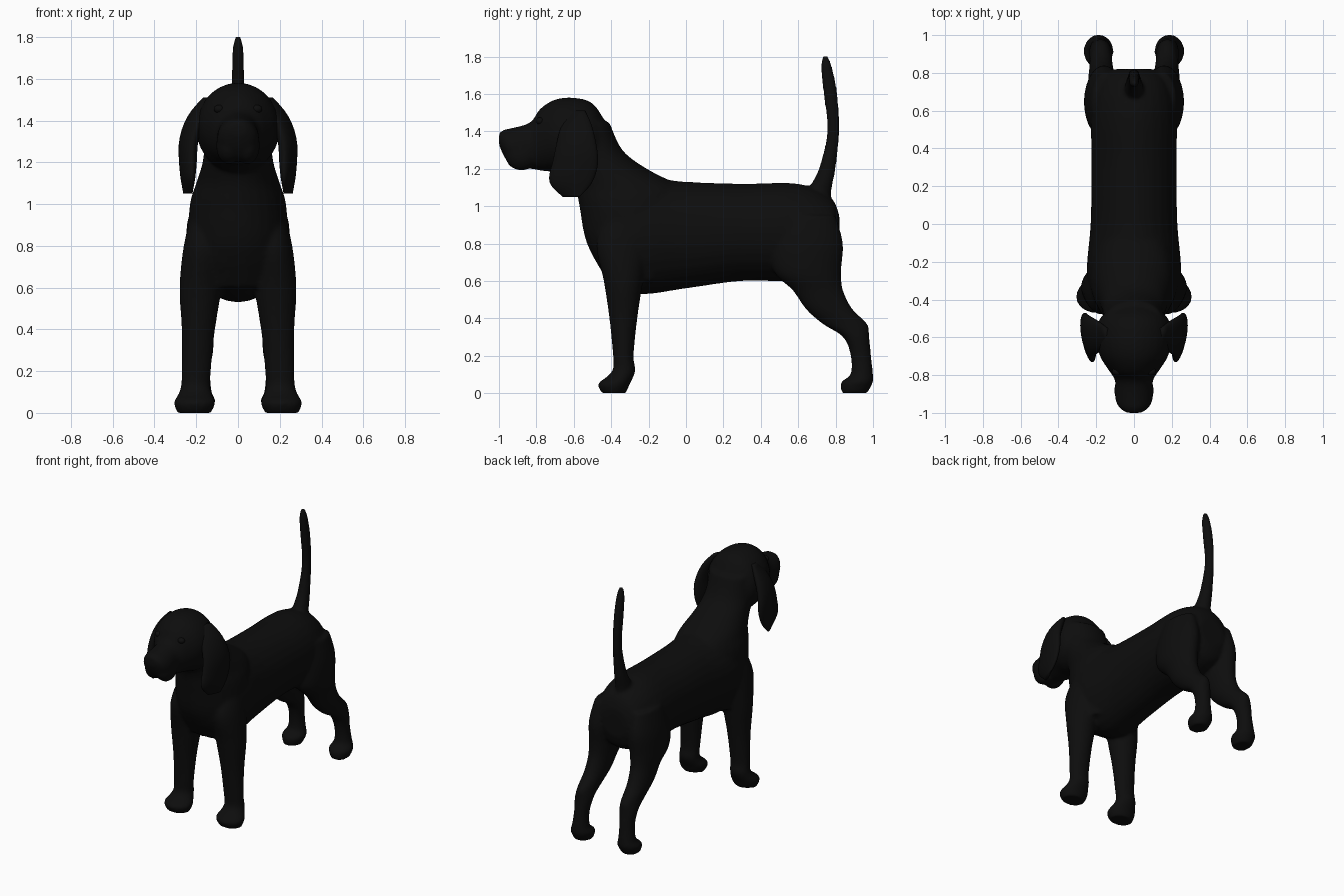
import bpy, bmesh, math
from mathutils import Vector

default_cube = bpy.data.objects.get("Cube")
if default_cube:
    bpy.data.objects.remove(default_cube, do_unlink=True)

# The single coat colour
black = bpy.data.materials.new("black coat")
black.use_nodes = True
black.diffuse_color = (.004, .004, .004, 1)
shader = black.node_tree.nodes["Principled BSDF"]
shader.inputs["Base Color"].default_value = black.diffuse_color


def new_object(name, bm):
    """Turn a bmesh into a smooth, coloured object."""
    bmesh.ops.recalc_face_normals(bm, faces=bm.faces)
    for face in bm.faces:
        face.smooth = True
    mesh = bpy.data.meshes.new(name)
    bm.to_mesh(mesh)
    bm.free()
    mesh.materials.append(black)
    obj = bpy.data.objects.new(name, mesh)
    bpy.context.collection.objects.link(obj)
    return obj


def spline(keys, steps=5):
    """Catmull-Rom interpolation through a list of vectors."""
    points = [Vector(k) for k in keys]
    last = len(points) - 1
    for i in range(last):
        before, start, end, after = (points[min(max(i + k, 0), last)] for k in (-1, 0, 1, 2))
        for step in range(steps):
            t = step / steps
            yield (start + (end - before) * t / 2
                   + (2 * before - 5 * start + 4 * end - after) * t ** 2 / 2
                   + (3 * start - before - 3 * end + after) * t ** 3 / 2)
    yield points[last]


def loft(name, sections, upright=True, side=1, centre=lambda z: 0, curl=0, sides=28):
    """Skin oval slices. Upright slices give height, front y, back y, half width;
    the others give y, top height, bottom height, half width."""
    bm = bmesh.new()
    rings = []
    for along, near, far, width in spline(sections):
        ring = []
        for k in range(sides):
            angle = math.tau * k / sides
            across = (near + far) / 2 + (near - far) / 2 * math.cos(angle)
            y, z = (across, along) if upright else (along, across)
            x = centre(along) + width * math.sin(angle) - curl * math.cos(angle)
            ring.append(bm.verts.new((x * side, y, z)))
        rings.append(ring)
    for lower, upper in zip(rings, rings[1:]):
        for k in range(sides):
            bm.faces.new((lower[k - 1], lower[k], upper[k], upper[k - 1]))
    bm.faces.new(rings[0])
    bm.faces.new(rings[-1])
    return new_object(name, bm)


def ellipsoid(name, centre, size):
    bm = bmesh.new()
    bmesh.ops.create_uvsphere(bm, u_segments=24, v_segments=14, radius=1)
    bmesh.ops.scale(bm, vec=size, verts=bm.verts)
    bmesh.ops.translate(bm, vec=centre, verts=bm.verts)
    return new_object(name, bm)


# Barrel of the body, from rump forwards
barrel = [(.82, .95, .75, .1), (.77, 1.05, .65, .18), (.6, 1.12, .6, .225),
          (.3, 1.12, .6, .225), (0, 1.13, .56, .23), (-.25, 1.15, .53, .25),
          (-.4, 1.05, .6, .22), (-.48, 1, .7, .15)]

# Chest and neck, from breastbone up to nape
neck = [(.6, -.42, -.1, .2), (.8, -.53, 0, .24), (1, -.57, 0, .23), (1.1, -.59, -.03, .2),
        (1.2, -.63, -.21, .17), (1.3, -.66, -.34, .16), (1.45, -.6, -.41, .15)]

# Skull and muzzle, from nape to nose
head = [(-.43, 1.45, 1.25, .1), (-.5, 1.55, 1.16, .18), (-.6, 1.58, 1.15, .2),
        (-.7, 1.57, 1.18, .18), (-.78, 1.52, 1.19, .13), (-.83, 1.45, 1.2, .1),
        (-.92, 1.42, 1.21, .1), (-.97, 1.41, 1.26, .08), (-1, 1.39, 1.33, .04)]

# Tail, from root to tip
tail = [(1, .62, .77, .05), (1.1, .66, .78, .05), (1.2, .71, .8, .04), (1.4, .755, .82, .03),
        (1.6, .735, .81, .03), (1.75, .72, .78, .025), (1.81, .735, .755, .01)]

# Legs, from shoulder or hip down to paw
front_leg = [(.95, -.42, -.2, .06), (.8, -.48, -.2, .09), (.6, -.44, -.23, .1),
             (.4, -.41, -.26, .08), (.2, -.39, -.28, .07), (.13, -.39, -.27, .07),
             (.09, -.42, -.28, .08), (.05, -.47, -.3, .1), (0, -.45, -.32, .08)]
hind_leg = [(.95, .5, .8, .07), (.8, .46, .84, .1), (.65, .47, .83, .1), (.55, .57, .84, .08),
            (.45, .64, .89, .07), (.37, .73, .97, .06), (.3, .84, .98, .06), (.2, .88, .99, .05),
            (.1, .88, 1, .06), (.06, .83, 1, .08), (0, .83, .97, .06)]

# Hanging ear, from root to lobe
ear = [(1.51, -.62, -.54, .02), (1.42, -.67, -.5, .04), (1.25, -.71, -.47, .04),
       (1.13, -.73, -.5, .03), (1.05, -.66, -.57, .01)]

trunk = loft("body", barrel, upright=False)
parts = [trunk, loft("neck", neck), loft("head", head, upright=False), loft("tail", tail)]
for label, side in (("left", 1), ("right", -1)):
    parts += [
        loft(label + "_front_leg", front_leg, side=side, centre=lambda z: .21 - z / 20),
        loft(label + "_hind_leg", hind_leg, side=side, centre=lambda z: .19 - z / 25),
        ellipsoid(label + "_lip", (.045 * side, -.88, 1.28), (.06, .09, .09))]
    loft(label + "_ear", ear, side=side, curl=.02,
         centre=lambda z: .24 - 1.5 * max(0, z - 1.25) ** 2)
    ellipsoid(label + "_eye", (.09 * side, -.78, 1.455), (.026, .022, .02))
ellipsoid("nose", (0, -.97, 1.37), (.04, .03, .03))

# Fuse trunk, neck, head, tail and legs into one smooth skin
bpy.ops.object.select_all(action="DESELECT")
for part in parts:
    part.select_set(True)
bpy.context.view_layer.objects.active = trunk
bpy.ops.object.join()
skin = trunk.modifiers.new("skin", "REMESH")
skin.mode = "VOXEL"
skin.voxel_size = .012
skin.use_smooth_shade = True
soften = trunk.modifiers.new("soften", "SMOOTH")
soften.iterations = 6
for name in ("skin", "soften"):
    bpy.ops.object.modifier_apply(modifier=name)
